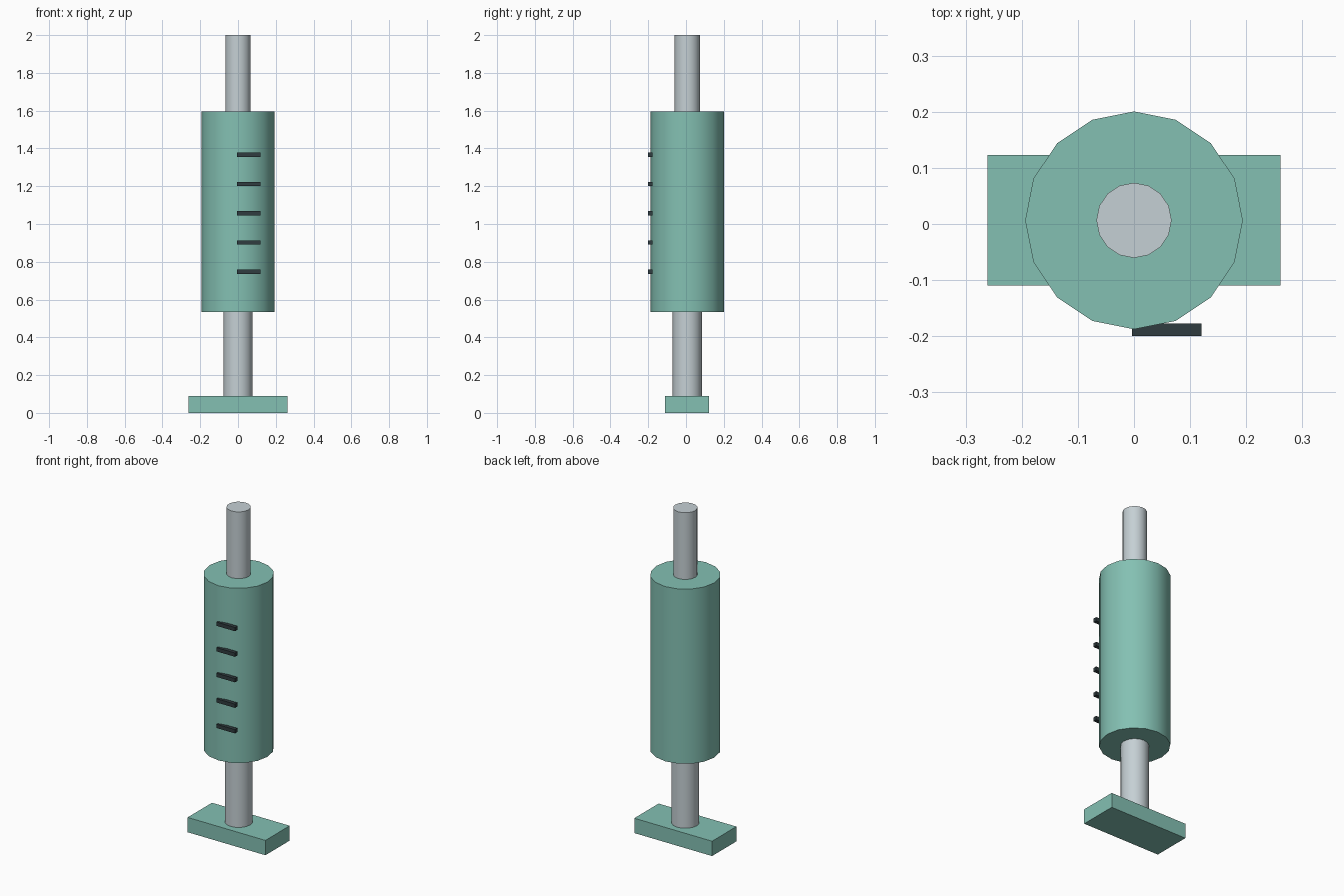
import bpy
import math

if "Cube" in bpy.data.objects:
    bpy.data.objects.remove(bpy.data.objects["Cube"])

CY = 0.0065  # shared axis of the round parts


def material(name, color):
    mat = bpy.data.materials.new(name)
    mat.diffuse_color = (*color, 1.0)
    mat.use_nodes = True
    mat.node_tree.nodes["Principled BSDF"].inputs["Base Color"].default_value = mat.diffuse_color
    return mat


teal = material("teal", (0.23, 0.53, 0.45))
steel = material("steel", (0.56, 0.63, 0.66))
dark = material("dark", (0.03, 0.045, 0.05))


def finish(name, mat):
    ob = bpy.context.object
    ob.name = name
    ob.data.materials.append(mat)
    bpy.ops.object.shade_smooth_by_angle(angle=math.radians(35))
    return ob


def cylinder(name, radius, z0, z1, mat):
    bpy.ops.mesh.primitive_cylinder_add(
        vertices=16, radius=radius, depth=z1 - z0, location=(0, CY, (z0 + z1) / 2))
    return finish(name, mat)


def box(name, size, center, mat):
    bpy.ops.mesh.primitive_cube_add(size=1, location=center)
    bpy.context.object.scale = size
    bpy.ops.object.transform_apply(location=False, rotation=False, scale=True)
    return finish(name, mat)


# Thumb plate and plunger rod
box("thumb_plate", (0.522, 0.233, 0.09), (0, CY, 0.045), teal)
cylinder("plunger_rod", 0.077, 0.09, 0.535, steel)

# Barrel and nozzle
cylinder("barrel", 0.194, 0.535, 1.595, teal)
cylinder("nozzle", 0.067, 1.595, 2.0, steel)

# Graduation marks on the front of the barrel
for i in range(5):
    box(f"graduation_mark_{i + 1}", (0.124, 0.023, 0.023),
        (0.058, -0.1885, 0.747 + 0.155 * i), dark)
